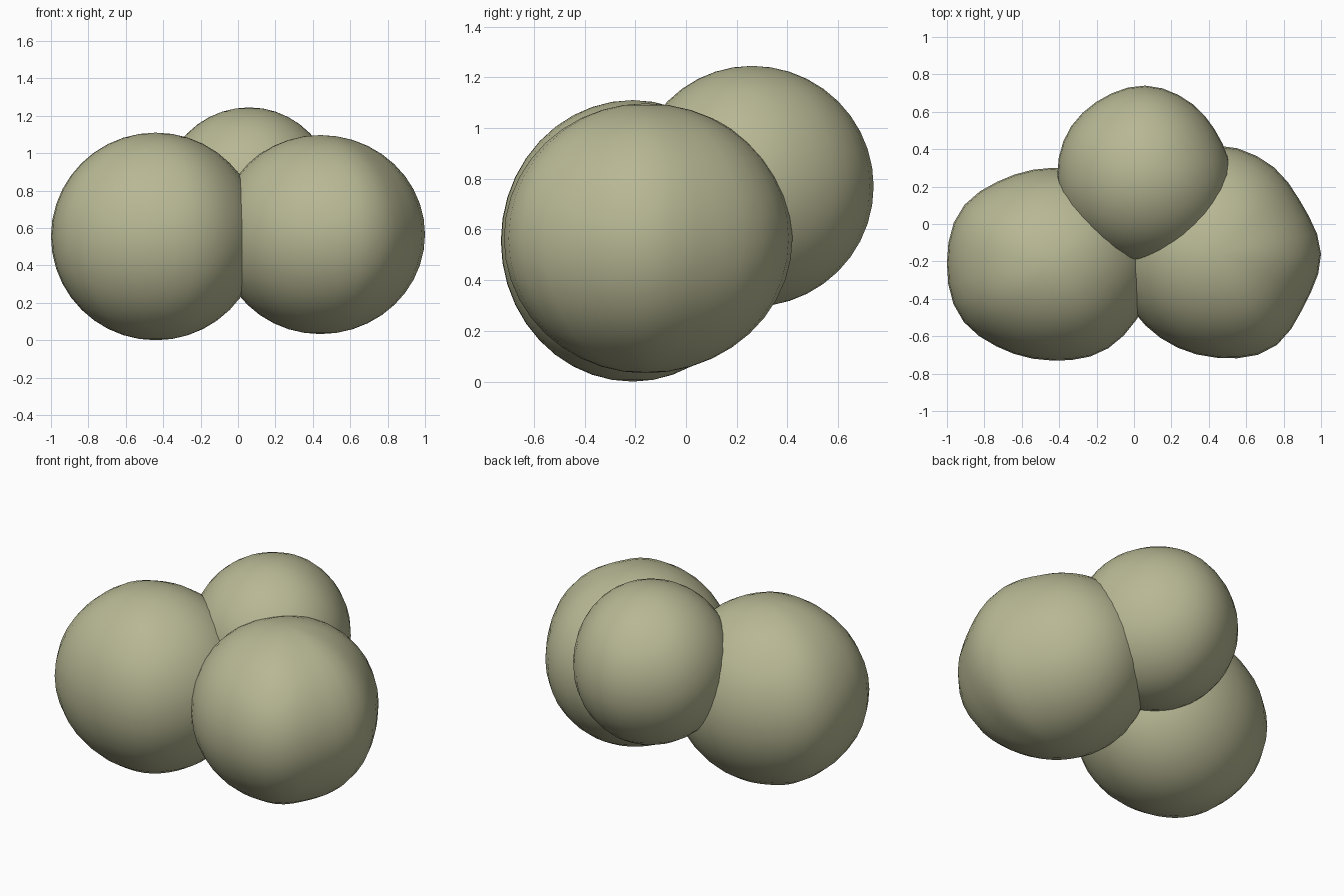
import bpy, bmesh, math

if "Cube" in bpy.data.objects:
    bpy.data.objects.remove(bpy.data.objects["Cube"])


def outline_radius(radii, angle):
    # smooth closed interpolation of the plan outline (Catmull-Rom)
    n = len(radii)
    f = (angle / math.tau) % 1.0 * n
    i = int(f)
    t = f - i
    a, b, c, d = (radii[(i + k) % n] for k in (-1, 0, 1, 2))
    return b + 0.5 * t * (c - a + t * (2*a - 5*b + 4*c - d + t * (3*(b - c) + d - a)))


def boulder(name, centre, height, radii):
    # slightly irregular ball: plan radii every 30 degrees, round in elevation
    bm = bmesh.new()
    bmesh.ops.create_uvsphere(bm, u_segments=32, v_segments=20, radius=1)
    for v in bm.verts:
        r = outline_radius(radii, math.atan2(v.co.y, v.co.x))
        v.co.x *= r
        v.co.y *= r
        v.co.z *= height
    for f in bm.faces:
        f.smooth = True
    mesh = bpy.data.meshes.new(name)
    bm.to_mesh(mesh)
    bm.free()
    obj = bpy.data.objects.new(name, mesh)
    obj.location = centre
    bpy.context.collection.objects.link(obj)

    mat = bpy.data.materials.get("olive_stone") or bpy.data.materials.new("olive_stone")
    mat.diffuse_color = (0.48, 0.48, 0.30, 1)
    mat.use_nodes = True
    mat.node_tree.nodes["Principled BSDF"].inputs["Base Color"].default_value = mat.diffuse_color
    mesh.materials.append(mat)


# two large balls at the front
boulder("left_ball", (-0.44, -0.21, 0.555), 0.555,
        [.56, .56, .53, .51, .52, .565, .56, .568, .53, .52, .545, .545])
boulder("right_ball", (0.44, -0.16, 0.565), 0.532,
        [.56, .53, .56, .58, .56, .54, .55, .54, .54, .555, .587, .545])
# smaller raised ball behind
boulder("back_ball", (0.06, 0.26, 0.77), 0.475,
        [.46, .445, .46, .48, .472, .475, .47, .47, .47, .47, .47, .47])
